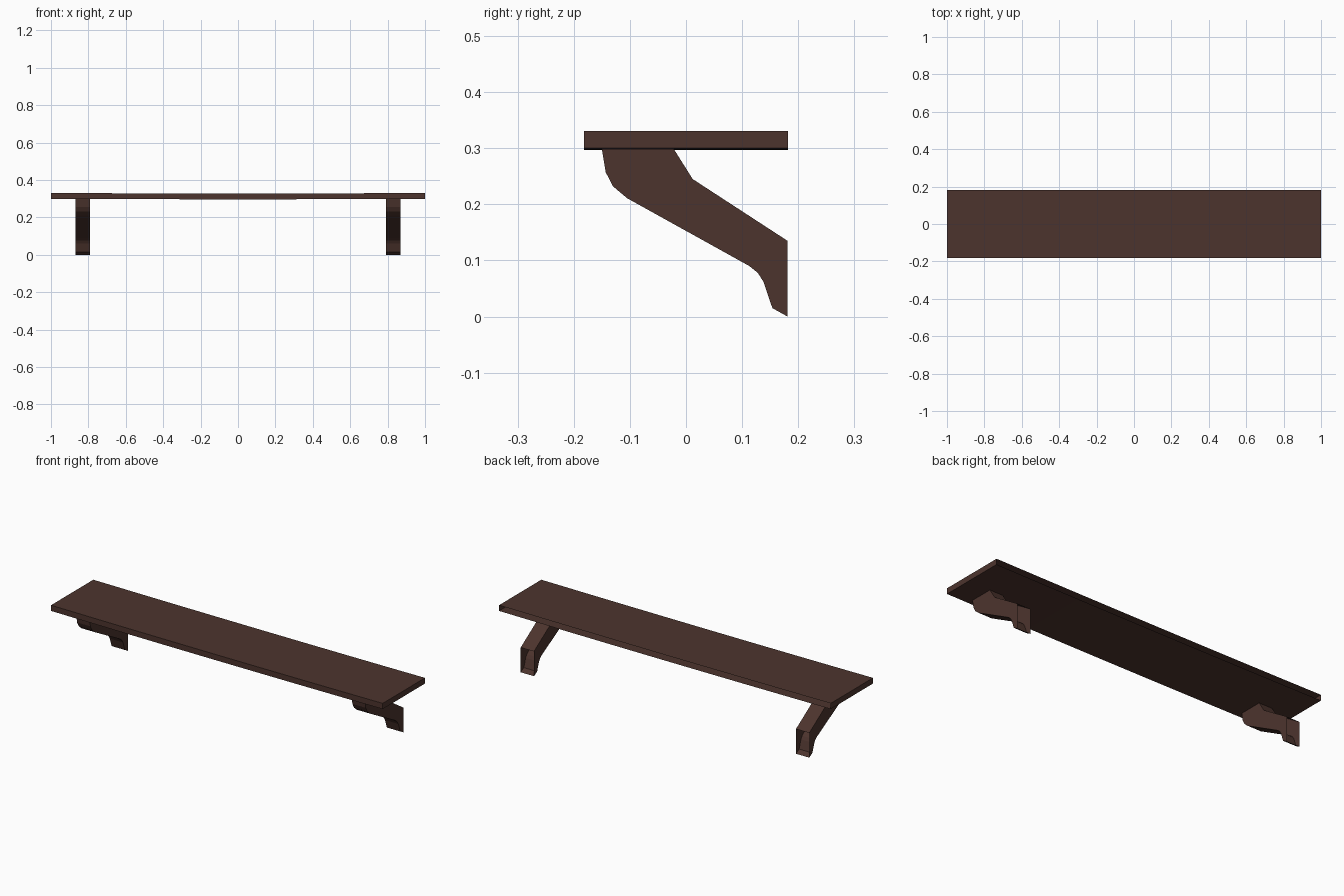
import bpy, bmesh

if "Cube" in bpy.data.objects:
    bpy.data.objects.remove(bpy.data.objects["Cube"])

wood = bpy.data.materials.new("dark brown wood")
wood.diffuse_color = (0.073, 0.0343, 0.0265, 1)
wood.use_nodes = True
wood.node_tree.nodes["Principled BSDF"].inputs["Base Color"].default_value = wood.diffuse_color


def prism(name, profile, axis_point, depth, open_face):
    """Extrude a closed profile along one axis, then remove the hidden wall-side faces."""
    bm = bmesh.new()
    face = bm.faces.new([bm.verts.new(axis_point(a, b, 0)) for a, b in profile])
    ext = bmesh.ops.extrude_face_region(bm, geom=[face])
    verts = [g for g in ext["geom"] if isinstance(g, bmesh.types.BMVert)]
    shift = axis_point(0, 0, depth)
    origin = axis_point(0, 0, 0)
    bmesh.ops.translate(bm, verts=verts, vec=[s - o for s, o in zip(shift, origin)])
    bmesh.ops.recalc_face_normals(bm, faces=bm.faces)
    hidden = [f for f in bm.faces if open_face(f)]
    bmesh.ops.delete(bm, geom=hidden, context="FACES")
    mesh = bpy.data.meshes.new(name)
    bm.to_mesh(mesh)
    bm.free()
    mesh.materials.append(wood)
    obj = bpy.data.objects.new(name, mesh)
    bpy.context.collection.objects.link(obj)
    return obj


# Shelf board: sags very slightly in the middle, open at the wall
TOP, BOTTOM, SAG, N = 0.331, 0.300, 0.003, 8
xs = [-1 + 2 * i / N for i in range(N + 1)]
lower = [(x, BOTTOM - SAG * (1 - x * x)) for x in xs]
upper = [(x, TOP - SAG * (1 - x * x)) for x in reversed(xs)]
prism("shelf_board", lower + upper,
      lambda a, b, d: (a, -0.182 + d, b), 0.364,
      lambda f: f.normal.y > 0.9)

# Brackets: slanted side profile (y, z), open at the wall and under the board
bracket = [(-0.150, 0.299), (-0.143, 0.257), (-0.130, 0.232), (-0.105, 0.211),
           (0.113, 0.090), (0.128, 0.078), (0.138, 0.062), (0.154, 0.015),
           (0.181, 0.0), (0.181, 0.135), (0.012, 0.245), (-0.022, 0.299)]
for side, x0 in (("left", -0.87), ("right", 0.79)):
    prism(side + "_bracket", bracket,
          lambda a, b, d: (x0 + d, a, b), 0.08,
          lambda f: f.normal.y > 0.95 or f.normal.z > 0.95)
